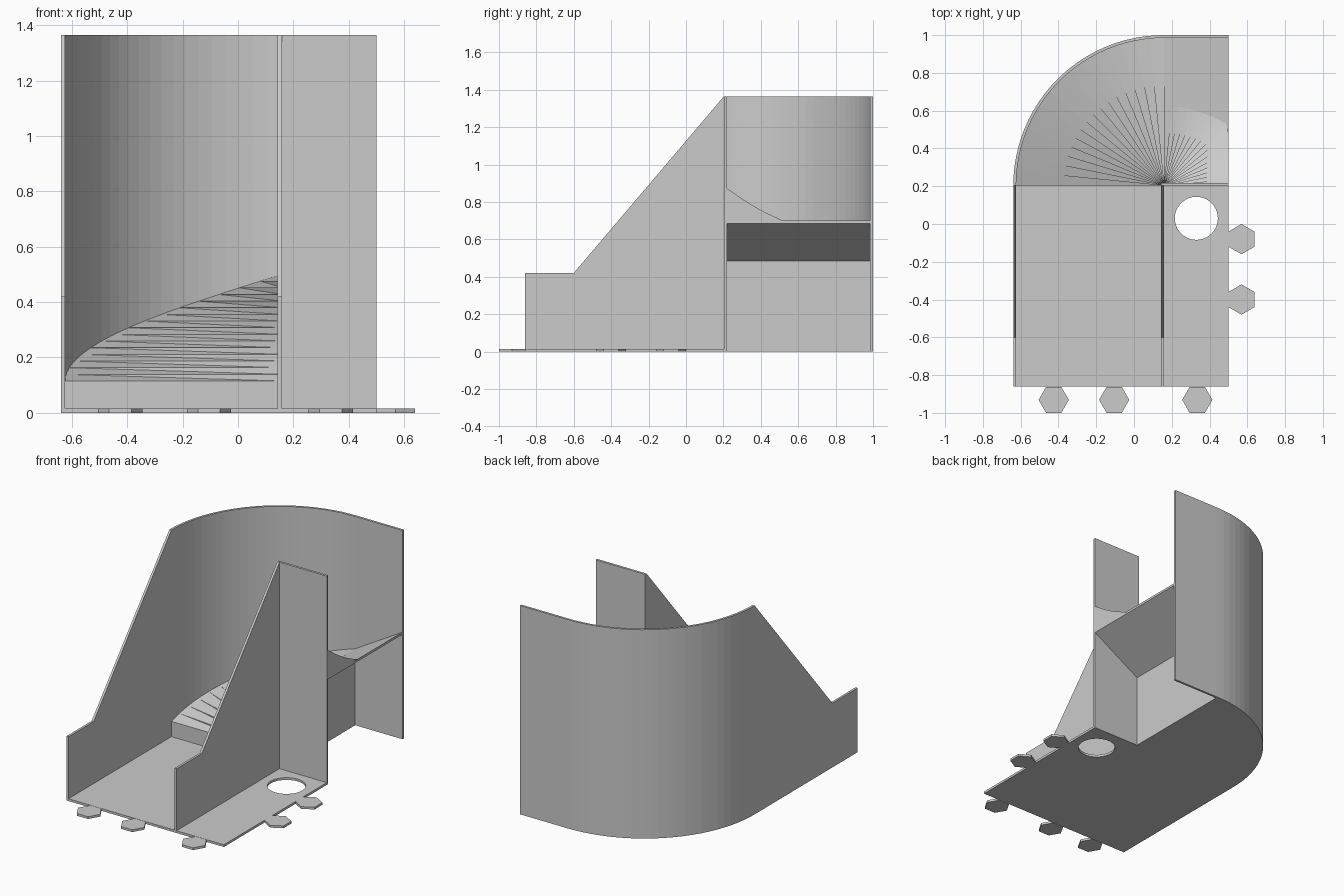
import bpy, bmesh
from math import sin, cos, pi
from mathutils import Vector

if "Cube" in bpy.data.objects:
    bpy.data.objects.remove(bpy.data.objects["Cube"], do_unlink=True)

CX, CY, R = 0.158, 0.203, 0.797     # axis and radius of the spiral
T, TOP = 0.015, 1.365               # wall thickness and wall height
RIGHT, FRONT = 0.5, -0.86           # plate edges
MID, PITCH = 0.5, 0.245             # ramp height at the quarter turn, rise per radian
SLOPE = 0.2 / (RIGHT - CX)          # pitch of the landing slab

grey = bpy.data.materials.new("light grey")
grey.use_nodes = True
grey.diffuse_color = (0.6, 0.6, 0.6, 1)
grey.node_tree.nodes["Principled BSDF"].inputs["Base Color"].default_value = (0.6, 0.6, 0.6, 1)


def add_object(name, bm):
    mesh = bpy.data.meshes.new(name)
    bm.to_mesh(mesh)
    bm.free()
    mesh.materials.append(grey)
    obj = bpy.data.objects.new(name, mesh)
    bpy.context.collection.objects.link(obj)
    return obj


def extrude(name, loops, direction):
    """Fill closed outlines (the later ones are holes) and extrude them."""
    bm = bmesh.new()
    edges = []
    for loop in loops:
        verts = [bm.verts.new(p) for p in loop]
        edges += [bm.edges.new((a, b)) for a, b in zip(verts, verts[1:] + verts[:1])]
    direction = Vector(direction)
    bmesh.ops.triangle_fill(bm, edges=edges, use_beauty=True, normal=direction.normalized())
    ext = bmesh.ops.extrude_face_region(bm, geom=bm.faces[:])
    moved = [v for v in ext["geom"] if isinstance(v, bmesh.types.BMVert)]
    bmesh.ops.translate(bm, verts=moved, vec=direction)
    bmesh.ops.recalc_face_normals(bm, faces=bm.faces[:])
    return add_object(name, bm)


def ring(x, y, radius, start, sweep, count, closed=False):
    steps = count if closed else count + 1
    angles = [start + sweep * i / count for i in range(steps)]
    return [(x + radius * cos(a), y + radius * sin(a), 0) for a in angles]


def spiral(name, start, end, count, reach, floor):
    """Fan of steps about the axis, with a skirt down to the floor."""
    bm = bmesh.new()
    rows = []
    for i in range(count + 1):
        a = start + (end - start) * i / count
        r = reach(a)
        x, y, z = CX + r * sin(a), CY + r * cos(a), MID + PITCH * a
        rows.append([bm.verts.new(p) for p in (
            (CX, CY, z), (x, y, z), (x, y, min(z, floor(x))), (CX, CY, floor(CX)))])
    for (a, o, b, c), (a2, o2, b2, c2) in zip(rows, rows[1:]):
        for face in ((a, o2, o), (a, a2, o2), (o, o2, b2, b), (c, b, b2)):
            bm.faces.new(face)
    bm.faces.new(rows[0])
    bm.faces.new(rows[-1][::-1])
    return add_object(name, bm)


# Base plate with a round hole and an open back right corner
outline = [(CX - R, FRONT, 0), (RIGHT, FRONT, 0), (RIGHT, CY + T, 0), (CX, CY + T, 0)]
outline += ring(CX, CY, R, pi / 2, pi / 2, 24)
extrude("base_plate", [outline, ring(0.33, 0.03, 0.114, 0, 2 * pi, 40, True)], (0, 0, T))

# Hexagonal joining tabs
for i, x in enumerate((-0.425, -0.105, 0.335)):
    extrude(f"front_tab_{i + 1}", [ring(x, -0.931, 0.08, 0, 2 * pi, 6, True)], (0, 0, T))
for i, y in enumerate((-0.08, -0.4)):
    extrude(f"side_tab_{i + 1}", [ring(0.569, y, 0.08, pi / 2, 2 * pi, 6, True)], (0, 0, T))

# Sloped side walls
profile = [(FRONT, 0), (CY, 0), (CY, TOP), (-0.6, 0.42), (FRONT, 0.42)]
for name, x in (("outer_side_wall", CX - R), ("inner_side_wall", CX - T)):
    extrude(name, [[(x, y, z) for y, z in profile]], (T, 0, 0))

# Upright panel in front of the landing
panel = [(CX - T, CY), (RIGHT, CY), (RIGHT, CY + T), (CX - T, CY + T)]
extrude("front_panel", [[(x, y, 0) for x, y in panel]], (0, 0, TOP))

# Curved back wall with its straight end
wall = ring(CX, CY, R, pi, -pi / 2, 24) + [(RIGHT, CY + R, 0), (RIGHT, CY + R - T, 0)]
wall += ring(CX, CY, R - T, pi / 2, pi / 2, 24)
extrude("curved_wall", [wall], (0, 0, TOP))

# Sloped landing slab
slab = [(CX, MID - T), (RIGHT, 0.685), (RIGHT, 0.7), (CX, MID)]
extrude("landing_slab", [[(x, CY + T / 2, z) for x, z in slab]], (0, R - 1.2 * T, 0))

# Spiral ramp: solid lower quarter, upper quarter rising out of the slab
spiral("lower_ramp", -pi / 2, 0, 16, lambda a: R - T / 2, lambda x: 0.005)
spiral("upper_ramp", 0.001, pi / 2, 16,
       lambda a: min((RIGHT - CX) / sin(a), PITCH * a / (SLOPE * sin(a))),
       lambda x: MID - 0.004 + SLOPE * (x - CX))
